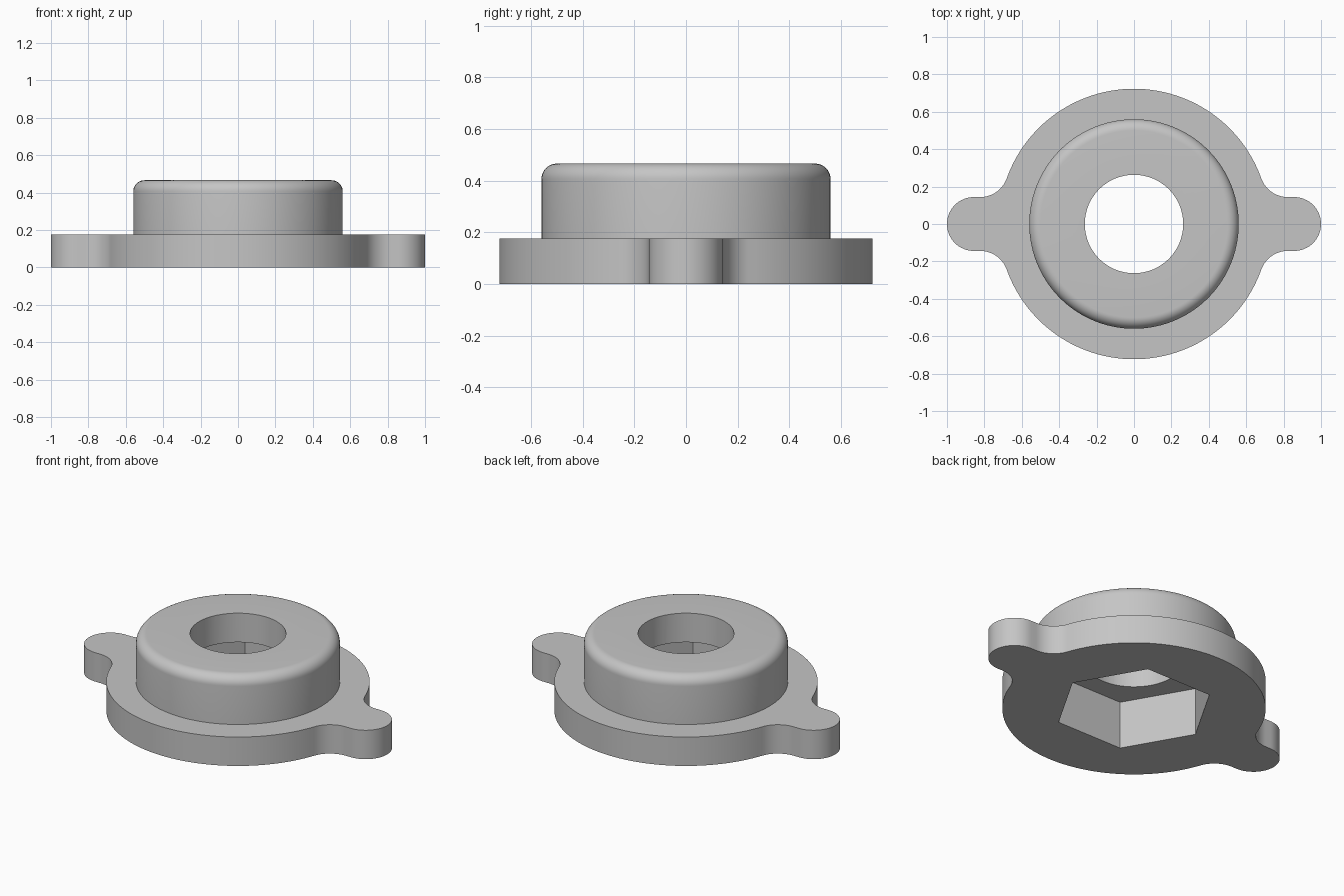
import bpy, bmesh, math
from math import cos, sin, pi, radians
from mathutils import Vector

if "Cube" in bpy.data.objects:
    bpy.data.objects.remove(bpy.data.objects["Cube"], do_unlink=True)

FLANGE_R, FLANGE_H = 0.723, 0.175
LUG_R, FILLET_R = 0.144, 0.15
BOSS_R, TOP, ROUND = 0.56, 0.466, 0.06
HOLE_R, HEX_R, HEX_DEPTH = 0.263, 0.44, 0.29

grey = bpy.data.materials.new("plain grey")
grey.use_nodes = True
grey.diffuse_color = (0.56, 0.56, 0.56, 1)
grey.node_tree.nodes["Principled BSDF"].inputs["Base Color"].default_value = grey.diffuse_color


def arc(cx, cy, r, a0, a1, n):
    """Points along an arc, ends included."""
    return [Vector((cx + r * cos(a0 + (a1 - a0) * i / n),
                    cy + r * sin(a0 + (a1 - a0) * i / n))) for i in range(n + 1)]


def make_object(name, bm):
    bmesh.ops.remove_doubles(bm, verts=bm.verts, dist=1e-5)
    bmesh.ops.recalc_face_normals(bm, faces=bm.faces)
    mesh = bpy.data.meshes.new(name)
    bm.to_mesh(mesh)
    bm.free()
    mesh.materials.append(grey)
    ob = bpy.data.objects.new(name, mesh)
    bpy.context.collection.objects.link(ob)
    return ob


def prism(name, outline, z0, z1):
    bm = bmesh.new()
    face = bm.faces.new([bm.verts.new((p.x, p.y, z0)) for p in outline])
    new = bmesh.ops.extrude_face_region(bm, geom=[face])["geom"]
    bmesh.ops.translate(bm, vec=(0, 0, z1 - z0),
                        verts=[v for v in new if isinstance(v, bmesh.types.BMVert)])
    return make_object(name, bm)


def lathe(name, profile, steps):
    bm = bmesh.new()
    verts = [bm.verts.new((r, 0, z)) for r, z in profile]
    edges = [bm.edges.new(pair) for pair in zip(verts, verts[1:])]
    bmesh.ops.spin(bm, geom=verts + edges, cent=(0, 0, 0), axis=(0, 0, 1),
                   angle=2 * pi, steps=steps)
    return make_object(name, bm)


def combine(target, tool, operation):
    mod = target.modifiers.new(operation.lower(), 'BOOLEAN')
    mod.operation, mod.solver, mod.object = operation, 'EXACT', tool
    bpy.context.view_layer.update()
    result = bpy.data.meshes.new_from_object(
        target.evaluated_get(bpy.context.evaluated_depsgraph_get()))
    target.modifiers.clear()
    target.data = result
    bpy.data.objects.remove(tool, do_unlink=True)


# Flange outline: one quarter (lug end, fillet, rim), then mirrored twice
cy = LUG_R + FILLET_R
cx = math.sqrt((FLANGE_R + FILLET_R) ** 2 - cy ** 2)
tangent = math.atan2(cy, cx)
quarter = (arc(1 - LUG_R, 0, LUG_R, 0, pi / 2, 16)
           + arc(cx, cy, FILLET_R, 1.5 * pi, pi + tangent, 14)
           + arc(0, 0, FLANGE_R, tangent, pi / 2, 30))
half = quarter + [Vector((-p.x, p.y)) for p in reversed(quarter)]
loop = half + [Vector((p.x, -p.y)) for p in reversed(half)]
outline = [p for i, p in enumerate(loop) if (p - loop[i - 1]).length > 1e-4]
body = prism("flanged_bushing", outline, 0, FLANGE_H)

# Boss with a rounded top edge
profile = [(0, 0.1), (BOSS_R, 0.1)]
profile += [tuple(p) for p in arc(BOSS_R - ROUND, TOP - ROUND, ROUND, 0, pi / 2, 10)]
profile.append((0, TOP))
combine(body, lathe("boss", profile, 120), 'UNION')

# Round through hole and hexagonal pocket underneath
combine(body, prism("hole_cutter", arc(0, 0, HOLE_R, 0, 2 * pi, 96)[:-1], -0.1, 0.6),
        'DIFFERENCE')
combine(body, prism("hex_cutter", arc(0, 0, HEX_R, 0, 2 * pi, 6)[:-1], -0.1, HEX_DEPTH),
        'DIFFERENCE')

bpy.ops.object.select_all(action='DESELECT')
body.select_set(True)
bpy.context.view_layer.objects.active = body
bpy.ops.object.shade_smooth_by_angle(angle=radians(30))
